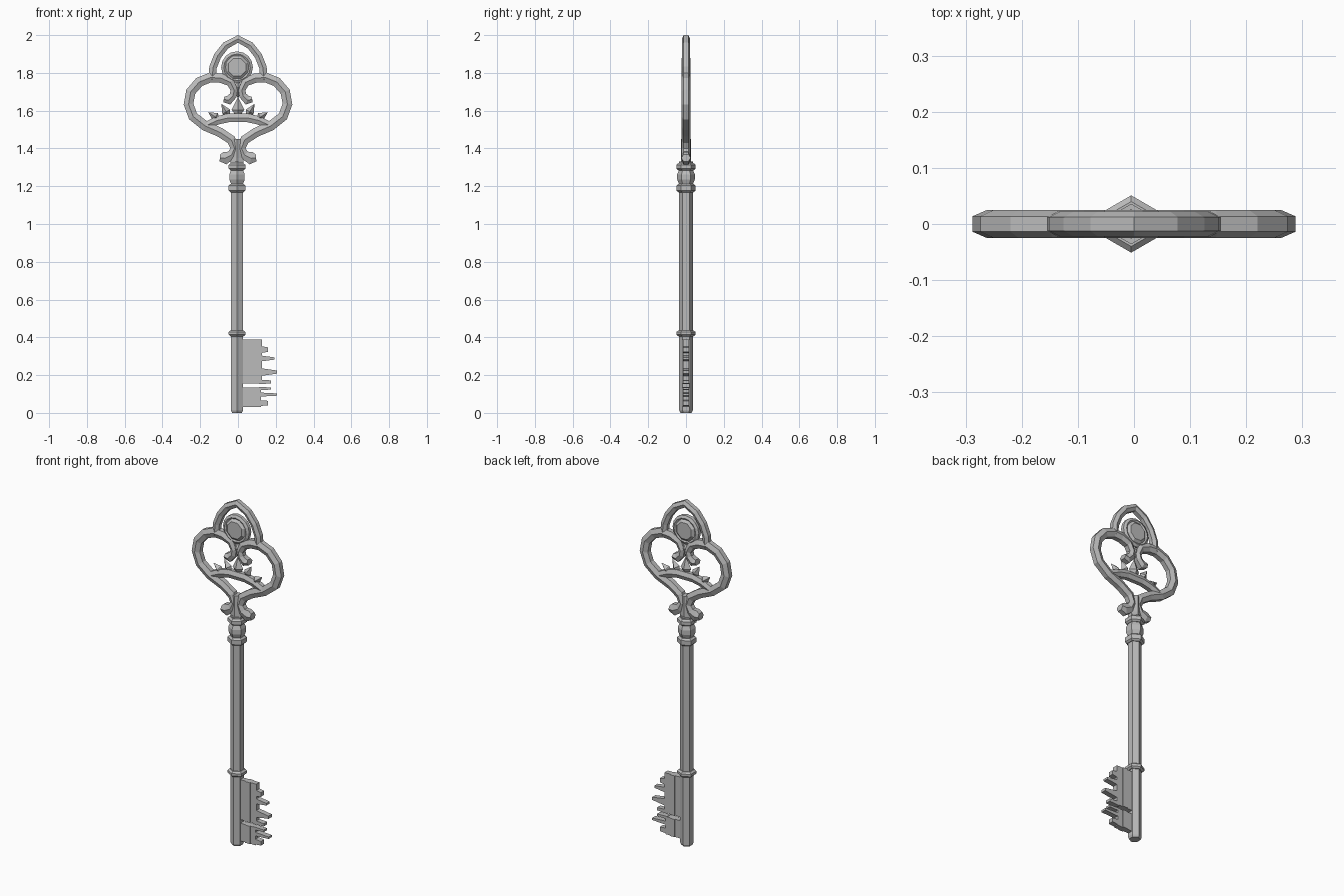
import bpy
import bmesh
import math
from mathutils import Vector

cube = bpy.data.objects.get("Cube")
if cube:
    bpy.data.objects.remove(cube, do_unlink=True)

metal = bpy.data.materials.new("grey metal")
metal.use_nodes = True
metal.diffuse_color = (0.5, 0.5, 0.5, 1)
shader = next(n for n in metal.node_tree.nodes if n.type == "BSDF_PRINCIPLED")
shader.inputs["Base Color"].default_value = (0.5, 0.5, 0.5, 1)

SHAFT_X = -0.005


def finish(name, bm, mirrored=False):
    """Turn a bmesh into a flat shaded object, optionally mirrored left to right."""
    bmesh.ops.recalc_face_normals(bm, faces=bm.faces)
    mesh = bpy.data.meshes.new(name)
    bm.to_mesh(mesh)
    bm.free()
    mesh.materials.append(metal)
    obj = bpy.data.objects.new(name, mesh)
    bpy.context.collection.objects.link(obj)
    if mirrored:
        modifier = obj.modifiers.new("mirror", "MIRROR")
        modifier.use_axis = (True, False, False)
        modifier.use_mirror_merge = False
    return obj


def skin(bm, rings, closed=False):
    """Join successive vertex rings with quads and cap the open ends."""
    count = len(rings[0])
    pairs = list(zip(rings, rings[1:]))
    if closed:
        pairs.append((rings[-1], rings[0]))
    for low, high in pairs:
        for i in range(count):
            j = (i + 1) % count
            bm.faces.new((low[i], low[j], high[j], high[i]))
    if not closed:
        bm.faces.new(rings[0])
        bm.faces.new(rings[-1])


def turned(name, profile, sides=6):
    """Vertical faceted part from (radius, height) pairs."""
    bm = bmesh.new()
    rings = []
    for radius, z in profile:
        ring = []
        for i in range(sides):
            a = math.pi / 2 + math.tau * i / sides
            ring.append(bm.verts.new((SHAFT_X + radius * math.cos(a), radius * math.sin(a), z)))
        rings.append(ring)
    skin(bm, rings)
    return finish(name, bm)


def sweep(name, path, depth=0.025, closed=False, mirrored=False):
    """Ridged bar along (x, z, half width) points in the upright plane."""
    bm = bmesh.new()
    points = [Vector((x, 0, z)) for x, z, width in path]
    last = len(points) - 1
    rings = []
    for i, point in enumerate(points):
        before = points[i - 1] if i or closed else point
        after = points[(i + 1) % len(points)] if i < last or closed else point
        along = (after - before).normalized()
        side = Vector((along.z, 0, -along.x)) * path[i][2]
        front = Vector((0, -depth, 0))
        section = [(1, .55), (0, 1), (-1, .55), (-1, -.55), (0, -1), (1, -.55)]
        rings.append([bm.verts.new(point + side * s + front * f) for s, f in section])
    skin(bm, rings, closed)
    return finish(name, bm, mirrored)


def leaf(name, base, tip, width, depth=0.022, mirrored=False):
    """Faceted pointed leaf, widest near its base."""
    bm = bmesh.new()
    start, end = Vector((base[0], 0, base[1])), Vector((tip[0], 0, tip[1]))
    along = (end - start).normalized()
    side = Vector((along.z, 0, -along.x)) * width
    middle = start.lerp(end, 0.4)
    out = Vector((0, depth, 0))
    for point in (start, end, middle + side, middle - side, middle + out, middle - out):
        bm.verts.new(point)
    bmesh.ops.convex_hull(bm, input=bm.verts)
    return finish(name, bm, mirrored)


def prism(name, outline, half):
    """Plate of the given half thickness from an (x, z) outline."""
    bm = bmesh.new()
    rings = [[bm.verts.new((x, y, z)) for x, z in outline] for y in (-half, half)]
    skin(bm, rings)
    return finish(name, bm)


def block(name, left, right, low, high, half):
    return prism(name, [(left, low), (right, low), (right, high), (left, high)], half)


# Shaft, collars and knob
turned("shaft", [(.03, 0), (.036, .012), (.036, 1.33)])
for name, low, high in (("lower_collar", .405, .437),
                        ("middle_collar", 1.168, 1.212),
                        ("upper_collar", 1.284, 1.322)):
    edge = 0.009
    turned(name, [(.04, low), (.051, low + edge), (.051, high - edge), (.04, high)])
turned("knob", [(.036, 1.21), (.047, 1.236), (.047, 1.262), (.036, 1.288)])

# Bit: two blocks, a rib and tapered teeth
block("upper_bit", .015, .128, .156, .388, .015)
block("lower_bit", .015, .122, .032, .135, .015)
block("upper_rib", .06, .09, .156, .388, .02)
block("lower_rib", .06, .09, .032, .135, .02)
teeth = [(.335, .158, .02, .012), (.288, .193, .017, .006),
         (.216, .207, .022, .008), (.164, .176, .012, .008),
         (.129, .176, .008, .006), (.097, .207, .011, .006),
         (.052, .158, .016, .012)]
for z, reach, root, end in teeth:
    prism("tooth", [(.11, z - root), (reach, z - end), (reach, z + end), (.11, z + root)], .015)

# Side loops of the bow, curled at both ends
loop = [(.075, 1.66, .015), (.05, 1.655, .024), (.026, 1.68, .02), (.02, 1.71, .019),
        (.04, 1.75, .022), (.09, 1.772, .025), (.145, 1.776, .026), (.205, 1.752, .026),
        (.25, 1.7, .026), (.262, 1.635, .026), (.238, 1.57, .026), (.175, 1.52, .026),
        (.095, 1.485, .025), (.035, 1.445, .025), (.018, 1.4, .022), (.035, 1.365, .025),
        (.07, 1.348, .033), (.096, 1.35, .018)]
sweep("bow_loop", loop, mirrored=True)

# Stem joining the bow to the shaft
sweep("bow_stem", [(SHAFT_X, 1.31, .036), (SHAFT_X, 1.35, .032), (SHAFT_X, 1.45, .02)], .026)

# Pointed arch on top
side = [(.137, 1.765, .02), (.132, 1.83, .02), (.108, 1.89, .02), (.065, 1.945, .02)]
arch = [(-x, z, w) for x, z, w in side] + [(0, 1.98, .02)] + side[::-1]
sweep("top_arch", arch, .022)

# Gem and its frame
GEM_Z, SIDES = 1.83, 8
frame = []
for i in range(SIDES * 2):
    a = math.tau * i / (SIDES * 2)
    frame.append((SHAFT_X + .07 * math.cos(a), GEM_Z + .07 * math.sin(a), .014))
sweep("gem_frame", frame, .018, closed=True)
bm = bmesh.new()
rings = []
for radius, y in ((.05, -.025), (.066, -.012), (.066, .012), (.05, .025)):
    ring = []
    for i in range(SIDES):
        a = math.tau * (i + .5) / SIDES
        ring.append(bm.verts.new((SHAFT_X + radius * math.cos(a), y, GEM_Z + radius * math.sin(a))))
    rings.append(ring)
skin(bm, rings)
finish("gem", bm)

# Curved crossbar and the crown of leaves
half_bar = [(.16, 1.525, .02), (.11, 1.548, .022), (.05, 1.562, .023)]
bar = [(-x, z, w) for x, z, w in half_bar] + half_bar[::-1]
sweep("crossbar", bar, .022)
leaf("center_leaf", (0, 1.56), (0, 1.672), .034)
leaf("inner_leaf", (.045, 1.565), (.088, 1.637), .024, mirrored=True)
leaf("outer_leaf", (.095, 1.55), (.157, 1.592), .024, mirrored=True)
leaf("pendant_leaf", (0, 1.76), (0, 1.665), .03)
